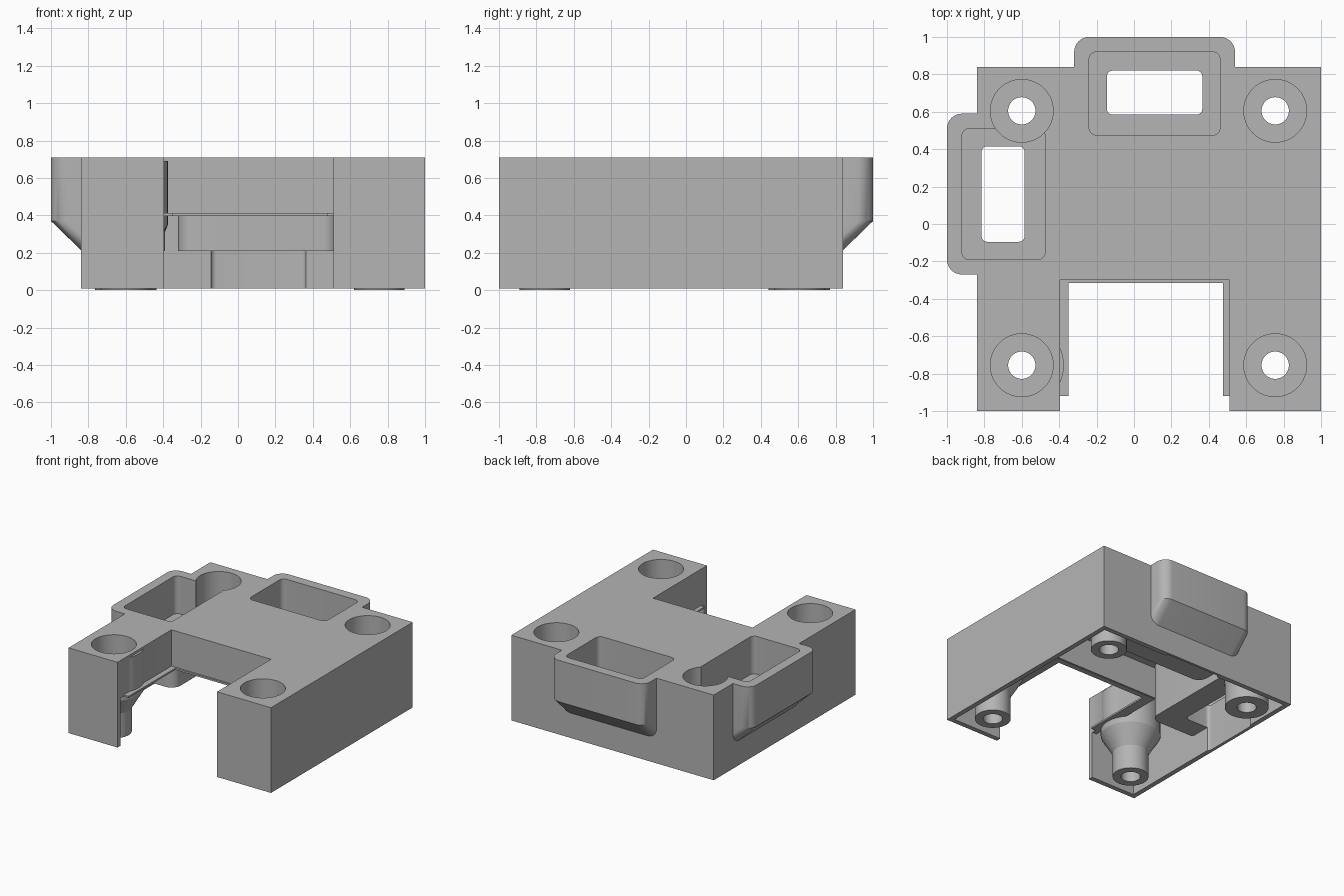
import bpy, bmesh, math

cube = bpy.data.objects.get("Cube")
if cube:
    bpy.data.objects.remove(cube, do_unlink=True)

grey = bpy.data.materials.new("plain grey")
grey.use_nodes = True
grey.diffuse_color = (0.46, 0.46, 0.46, 1)
grey.node_tree.nodes["Principled BSDF"].inputs["Base Color"].default_value = (0.46, 0.46, 0.46, 1)

WALL, BASE, TOP = 0.04, 0.01, 0.71
BELOW, ABOVE = -0.2, 0.9


def loft(name, rings):
    """Solid through a stack of rings, each given as (points, z), bottom to top."""
    bm = bmesh.new()
    loops = [[bm.verts.new((x, y, z)) for x, y in pts] for pts, z in rings]
    for low, high in zip(loops, loops[1:]):
        for i in range(len(low)):
            j = (i + 1) % len(low)
            bm.faces.new((low[i], low[j], high[j], high[i]))
    bm.faces.new(loops[0][::-1])
    bm.faces.new(loops[-1])
    bmesh.ops.recalc_face_normals(bm, faces=bm.faces)
    mesh = bpy.data.meshes.new(name)
    bm.to_mesh(mesh)
    bm.free()
    mesh.materials.append(grey)
    obj = bpy.data.objects.new(name, mesh)
    bpy.context.collection.objects.link(obj)
    return obj


def rounded(x0, x1, y0, y1, r, steps=8):
    """Rectangle with rounded corners."""
    pts = []
    corners = [(x1 - r, y1 - r), (x0 + r, y1 - r), (x0 + r, y0 + r), (x1 - r, y0 + r)]
    for k, (cx, cy) in enumerate(corners):
        for s in range(steps + 1):
            a = (k + s / steps) * math.pi / 2
            pts.append((cx + r * math.cos(a), cy + r * math.sin(a)))
    return pts


def circle(c, r, n=48):
    return [(c[0] + r * math.cos(math.tau * i / n), c[1] + r * math.sin(math.tau * i / n))
            for i in range(n)]


def box(name, x0, x1, y0, y1, z0, z1):
    pts = [(x0, y0), (x1, y0), (x1, y1), (x0, y1)]
    return loft(name, [(pts, z0), (pts, z1)])


def outline(d):
    """Body plan with the front notch, inset by d."""
    return [(-0.84 + d, -1 + d), (-0.395 - d, -1 + d), (-0.395 - d, -0.3 + d),
            (0.51 + d, -0.3 + d), (0.51 + d, -1 + d), (1 - d, -1 + d),
            (1 - d, 0.84 - d), (-0.84 + d, 0.84 - d)]


def combine(target, tool, operation):
    mod = target.modifiers.new(operation, 'BOOLEAN')
    mod.operation = operation
    mod.solver = 'EXACT'
    mod.object = tool
    tool.hide_render = True
    bpy.context.view_layer.objects.active = target
    bpy.ops.object.modifier_apply(modifier=mod.name)
    bpy.data.objects.remove(tool, do_unlink=True)


# Hollow body, open underneath and around the lower part of the notch
housing = loft("housing", [(outline(0), BASE), (outline(0), TOP)])
combine(housing, loft("cavity", [(outline(WALL), BELOW), (outline(WALL), 0.66)]), 'DIFFERENCE')
combine(housing, box("notch_opening", -0.46, 0.575, -0.96, -0.24, BELOW, 0.40), 'DIFFERENCE')

# Pockets: outer box, the same box with the overhang pulled in, cavity and hole
pockets = [
    ((-0.32, 0.54, 0.395, 1.0), (-0.32, 0.54, 0.395, 0.835),
     (-0.24, 0.46, 0.475, 0.92), (-0.145, 0.365, 0.585, 0.82)),
    ((-1.0, -0.39, -0.27, 0.59), (-0.835, -0.39, -0.27, 0.59),
     (-0.92, -0.475, -0.19, 0.51), (-0.815, -0.585, -0.095, 0.415)),
]
cutters = []
for outer, foot, inner, hole in pockets:
    shell = loft("pocket_shell", [(rounded(*foot, 0.08), 0.21),
                                  (rounded(*outer, 0.08), 0.37),
                                  (rounded(*outer, 0.08), TOP)])
    combine(housing, shell, 'UNION')
    cutters.append(loft("pocket_cavity", [(rounded(*inner, 0.04), 0.4), (rounded(*inner, 0.04), ABOVE)]))
    cutters.append(loft("pocket_hole", [(rounded(*hole, 0.03), BELOW), (rounded(*hole, 0.03), ABOVE)]))

# Stepped screw bosses with counterbored holes
for x in (-0.6, 0.755):
    for y in (-0.755, 0.605):
        c = (x, y)
        foot_r = 0.165 if x < 0 < y else 0.135
        boss = loft("screw_boss", [(circle(c, foot_r), 0), (circle(c, foot_r), 0.2),
                                   (circle(c, 0.225), 0.35), (circle(c, 0.225), 0.69)])
        combine(housing, boss, 'UNION')
        cutters.append(loft("counterbore", [(circle(c, 0.168), 0.3), (circle(c, 0.168), ABOVE)]))
        cutters.append(loft("screw_hole", [(circle(c, 0.073), BELOW), (circle(c, 0.073), ABOVE)]))

for cutter in cutters:
    combine(housing, cutter, 'DIFFERENCE')

# Thin lip around the notch at the bottom of its walls
box("notch_lip_right", -0.43, -0.35, -0.92, -0.3, 0.398, 0.412)
box("notch_lip_left", 0.475, 0.545, -0.92, -0.3, 0.398, 0.412)
box("notch_lip_back", -0.43, 0.545, -0.315, -0.27, 0.398, 0.412)

# Smooth the round walls, keep the corners crisp
bpy.ops.object.select_all(action='DESELECT')
housing.select_set(True)
bpy.context.view_layer.objects.active = housing
bpy.ops.object.shade_smooth_by_angle(angle=math.radians(30))
